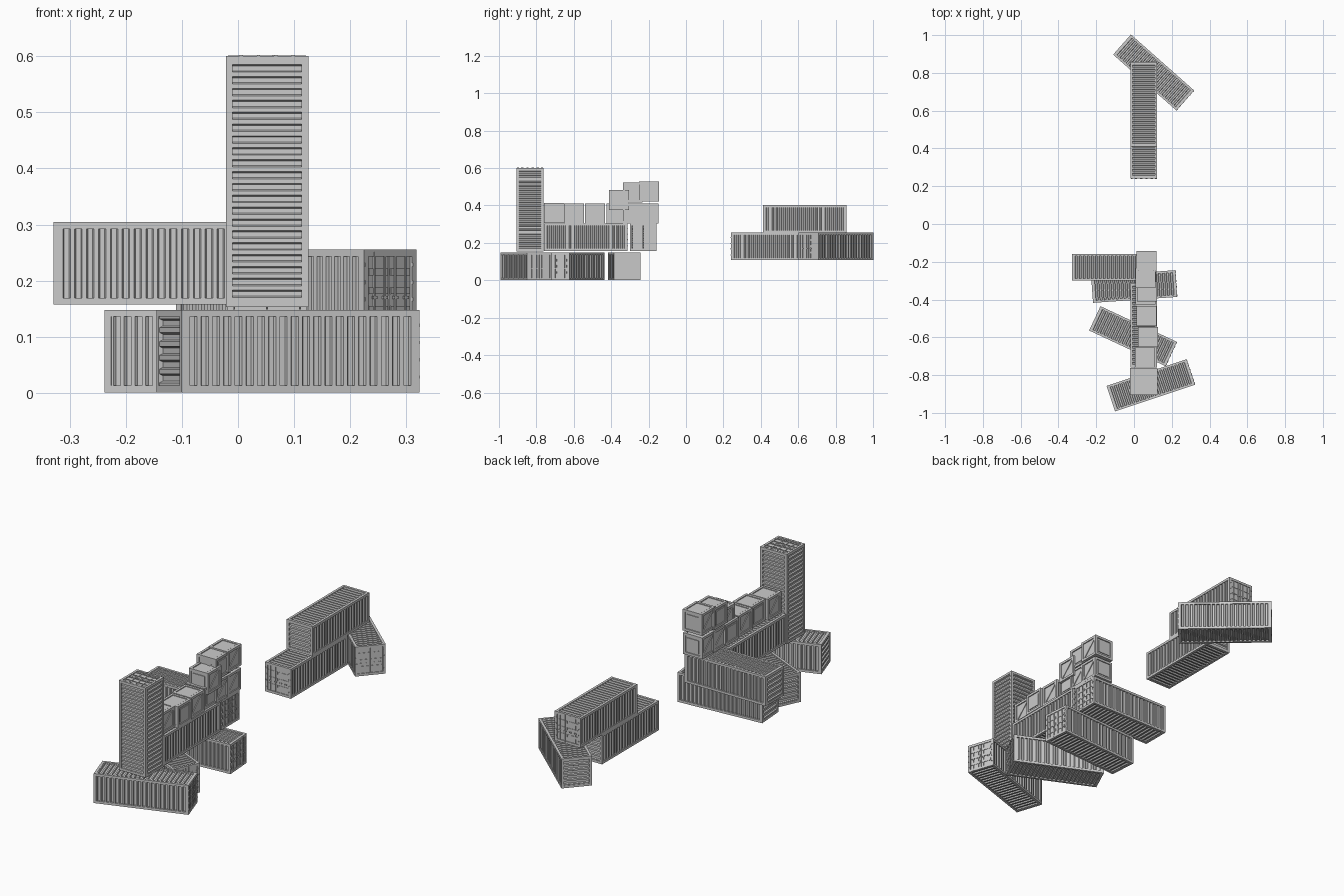
import bpy, bmesh, math
from mathutils import Matrix, Vector

if "Cube" in bpy.data.objects:
    bpy.data.objects.remove(bpy.data.objects["Cube"])

L, W, H = 0.447, 0.142, 0.147   # container size
F = 0.012                       # frame beam thickness


def add_box(bm, center, size, rot=None):
    m = Matrix.Translation(center) @ (rot or Matrix()) @ Matrix.Diagonal((*size, 1))
    bmesh.ops.create_cube(bm, size=1, matrix=m)


def add_frame(bm, sx, sy, sz, t):
    # twelve beams along the edges of a box
    for a in (-1, 1):
        for b in (-1, 1):
            add_box(bm, (0, a * (sy - t) / 2, b * (sz - t) / 2), (sx, t, t))
            add_box(bm, (a * (sx - t) / 2, 0, b * (sz - t) / 2), (t, sy - 2 * t, t))
            add_box(bm, (a * (sx - t) / 2, b * (sy - t) / 2, 0), (t, t, sz - 2 * t))


def add_corrugated(bm, origin, run, across, out, length, width, ribs, depth):
    # trapezoid profile repeated along run, swept across
    o, r, c, n = (Vector(v) for v in (origin, run, across, out))
    pitch = length / ribs
    prof = []
    for i in range(ribs):
        s = -length / 2 + i * pitch
        prof += [(s, 0), (s + pitch * .2, 0), (s + pitch * .32, -depth),
                 (s + pitch * .72, -depth), (s + pitch * .84, 0)]
    prof.append((length / 2, 0))
    rows = []
    for s, d in prof:
        p = o + r * s + n * d
        rows.append((bm.verts.new(p - c * width / 2), bm.verts.new(p + c * width / 2)))
    flip = r.cross(c).dot(n) < 0
    for (a, b), (d, e) in zip(rows, rows[1:]):
        bm.faces.new((a, b, e, d) if flip else (a, d, e, b))


def finish(bm, name):
    me = bpy.data.meshes.new(name)
    bm.to_mesh(me)
    bm.free()
    return me


def container_mesh():
    bm = bmesh.new()
    add_frame(bm, L, W, H, F)
    il, iw, ih = L - 2 * F, W - 2 * F, H - 2 * F
    gap, depth = 0.002, 0.006
    for s in (-1, 1):
        # long walls, roof and floor
        add_corrugated(bm, (0, s * (W / 2 - gap), 0), (1, 0, 0), (0, 0, 1), (0, s, 0), il, ih, 20, depth)
        add_corrugated(bm, (0, 0, s * (H / 2 - gap)), (1, 0, 0), (0, 1, 0), (0, 0, s), il, iw, 20, depth)
    # closed end with horizontal ribs
    add_corrugated(bm, (-L / 2 + gap, 0, 0), (0, 0, 1), (0, 1, 0), (-1, 0, 0), ih, iw, 5, depth)
    # door end: two leaves, bars, locking rods, hinges
    x = L / 2
    for s in (-1, 1):
        add_box(bm, (x - 0.007, s * iw / 4, 0), (0.006, iw / 2 - 0.002, ih))
        for k in (-1, 0, 1):
            add_box(bm, (x - 0.004, s * iw / 4, k * ih * .27), (0.004, iw / 2 - 0.008, ih * .1))
        for y in (0.014, 0.042):
            add_box(bm, (x - 0.001, s * y, 0), (0.003, 0.003, H - 0.008))
            add_box(bm, (x, s * y, -0.012), (0.003, 0.012, 0.005))
        for k in (-1.5, -.5, .5, 1.5):
            add_box(bm, (x, s * (W / 2 - 0.007), k * ih * .25), (0.003, 0.010, 0.006))
    return finish(bm, "container")


def crate_mesh(s=0.106):
    bm = bmesh.new()
    t = 0.012
    add_frame(bm, s, s, s, t)
    add_box(bm, (0, 0, 0), (s - 0.010,) * 3)
    # diagonal braces on two sides, centred raised panels on the others
    for k in (-1, 1):
        add_box(bm, (k * (s / 2 - 0.004), 0, 0), (0.005, s * 1.14, t * .8), Matrix.Rotation(k * math.pi / 4, 4, 'X'))
        add_box(bm, (0, k * (s / 2 - 0.004), 0), (s * .6, 0.005, s * .6))
        add_box(bm, (0, 0, k * (s / 2 - 0.004)), (s - 2 * t - 0.006, s - 2 * t - 0.006, 0.004))
    return finish(bm, "crate")


def place(name, mesh, loc, yaw=0, pitch=0):
    ob = bpy.data.objects.new(name, mesh)
    ob.location = loc
    ob.rotation_euler = (0, math.radians(pitch), math.radians(yaw))
    bpy.context.collection.objects.link(ob)


# Containers: name, location, yaw, pitch
cm = container_mesh()
for name, loc, yaw, pitch in [
    ("front_base_container", (0.089, -0.854, 0.0745), 18.5, 0),
    ("middle_base_container", (-0.005, -0.594, 0.0745), -25, 0),
    ("rear_base_container", (0.001, -0.331, 0.0745), 4, 0),
    ("bridge_container", (0.052, -0.536, 0.231), 90, 0),
    ("side_container", (-0.105, -0.229, 0.231), 0, 0),
    ("tower_container", (0.052, -0.834, 0.377), 0, -90),
    ("floating_straight_container", (0.052, 0.464, 0.182), -90, 0),
    ("floating_angled_container", (0.104, 0.802, 0.182), -41.5, 0),
    ("floating_top_container", (0.052, 0.634, 0.329), 90, 0),
]:
    place(name, cm, loc, yaw, pitch)

# Crates stacked along the bridge: location, yaw
km = crate_mesh()
for i, (x, y, z, yaw) in enumerate([
    (0.058, -0.706, 0.359, 0), (0.073, -0.599, 0.357, 90),
    (0.066, -0.487, 0.357, 0), (0.060, -0.372, 0.357, 90),
    (0.064, -0.285, 0.357, 0), (0.066, -0.200, 0.357, 0),
    (0.070, -0.358, 0.430, 0), (0.062, -0.285, 0.470, 90),
    (0.066, -0.197, 0.475, 0),
]):
    place(f"crate_{i + 1}", km, (x, y, z), yaw)
